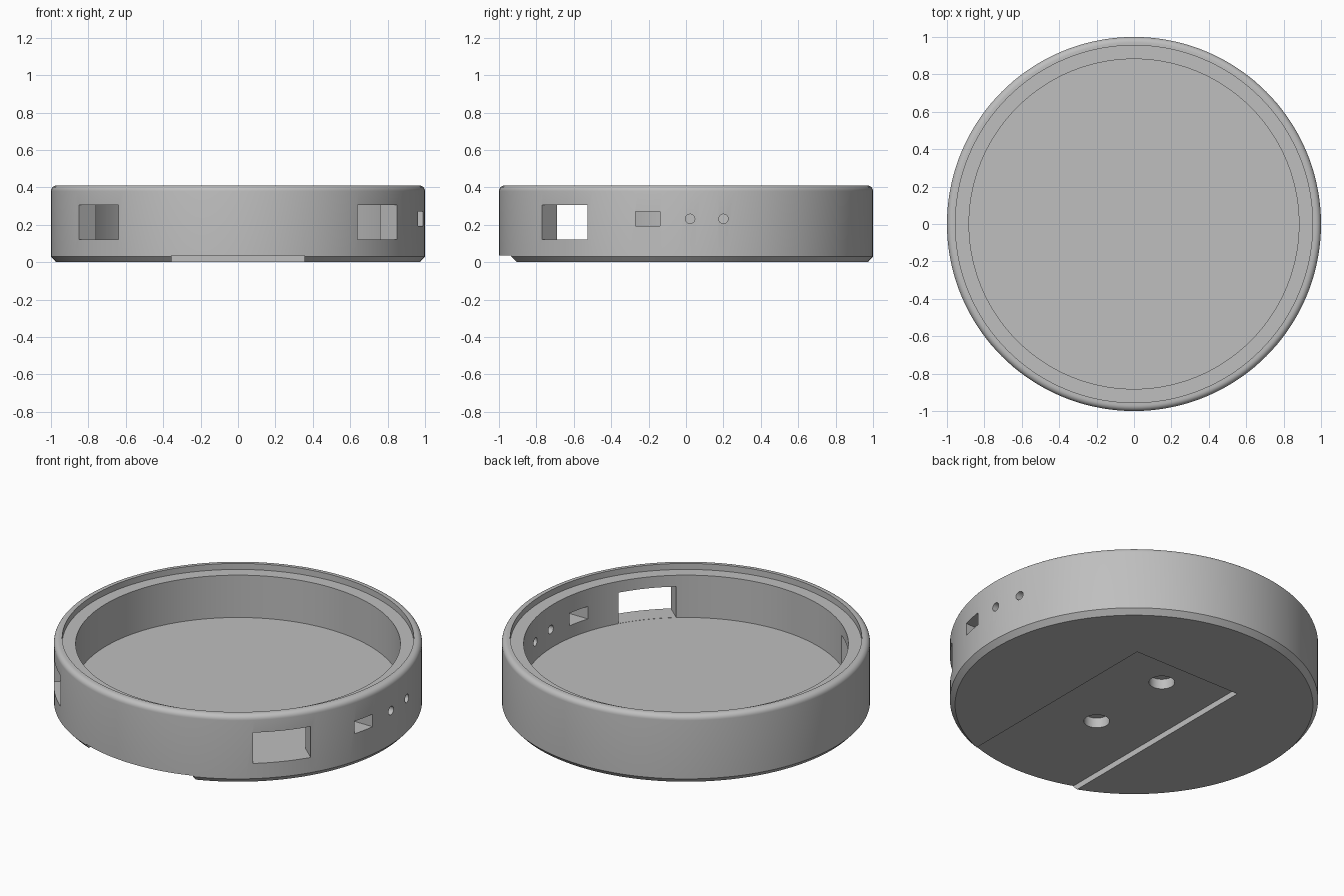
import bpy, bmesh, math
from mathutils import Matrix, Vector

old = bpy.data.objects.get("Cube")
if old:
    bpy.data.objects.remove(old, do_unlink=True)

SEGMENTS = 144

grey = bpy.data.materials.new("light grey plastic")
grey.use_nodes = True
colour = (0.52, 0.52, 0.52, 1)
grey.diffuse_color = colour
grey.node_tree.nodes["Principled BSDF"].inputs["Base Color"].default_value = colour


def make_object(name, bm):
    bmesh.ops.recalc_face_normals(bm, faces=bm.faces)
    mesh = bpy.data.meshes.new(name)
    bm.to_mesh(mesh)
    bm.free()
    mesh.materials.append(grey)
    obj = bpy.data.objects.new(name, mesh)
    bpy.context.collection.objects.link(obj)
    return obj


def revolve(name, profile):
    """Turn an (r, z) profile, which starts and ends on the axis, around z."""
    bm = bmesh.new()
    rings = []
    for r, z in profile:
        count = SEGMENTS if r > 0 else 1
        rings.append([bm.verts.new((r * math.cos(a), r * math.sin(a), z))
                      for a in (math.tau * i / SEGMENTS for i in range(count))])
    for low, high in zip(rings, rings[1:]):
        for i in range(SEGMENTS):
            j = i + 1
            corners = [low[i % len(low)], low[j % len(low)],
                       high[j % len(high)], high[i % len(high)]]
            bm.faces.new(list(dict.fromkeys(corners)))
    return make_object(name, bm)


def box_cutter(name, centre, size, angle=0):
    bm = bmesh.new()
    bmesh.ops.create_cube(bm, size=1, matrix=Matrix.LocRotScale(
        Vector(centre), Matrix.Rotation(angle, 3, 'Z'), Vector(size)))
    return make_object(name, bm)


def round_cutter(name, centre, radius, depth, along_x=False):
    turn = Matrix.Rotation(math.pi / 2 if along_x else 0, 4, 'Y')
    bm = bmesh.new()
    bmesh.ops.create_cone(bm, cap_ends=True, segments=32, radius1=radius, radius2=radius,
                          depth=depth, matrix=Matrix.Translation(centre) @ turn)
    return make_object(name, bm)


# Round tray: chamfered foot, rounded rim, stepped lip, floor
rim_round = [(0.97 + 0.03 * math.cos(a), 0.38 + 0.03 * math.sin(a))
             for a in (math.pi / 2 * i / 6 for i in range(7))]
tray = revolve("round_tray", [(0, 0), (0.972, 0), (1, 0.03)] + rim_round +
               [(0.955, 0.41), (0.955, 0.374), (0.882, 0.374), (0.882, 0.12), (0, 0.12)])

# Recess under the tray, open to the front
cutters = [box_cutter("base_recess_cutter", (0, -0.4, -0.0325), (0.71, 1.7, 0.135))]

# Two blind mounting holes in the recess
for y in (0.235, -0.315):
    cutters.append(round_cutter("mount_hole_cutter", (0, y, 0.04), 0.07, 0.11))

# Mirrored front windows, level with the floor
for side in (-1, 1):
    angle = math.radians(-90 + side * 49)
    cutters.append(box_cutter("window_cutter",
                              (0.95 * math.cos(angle), 0.95 * math.sin(angle), 0.2135),
                              (0.4, 0.322, 0.185), angle))

# Port slot and two small holes on the left side
cutters.append(box_cutter("port_cutter", (0.95, -0.205, 0.2325), (0.4, 0.13, 0.075)))
for y in (0.022, 0.2):
    cutters.append(round_cutter("button_hole_cutter", (0.95, y, 0.232), 0.025, 0.4, True))

bpy.context.view_layer.objects.active = tray
tray.select_set(True)
for cutter in cutters:
    cut = tray.modifiers.new(cutter.name, 'BOOLEAN')
    cut.operation = 'DIFFERENCE'
    cut.solver = 'EXACT'
    cut.object = cutter
    bpy.ops.object.modifier_apply(modifier=cut.name)
for cutter in cutters:
    bpy.data.objects.remove(cutter, do_unlink=True)

bpy.ops.object.shade_smooth_by_angle(angle=math.radians(30))
